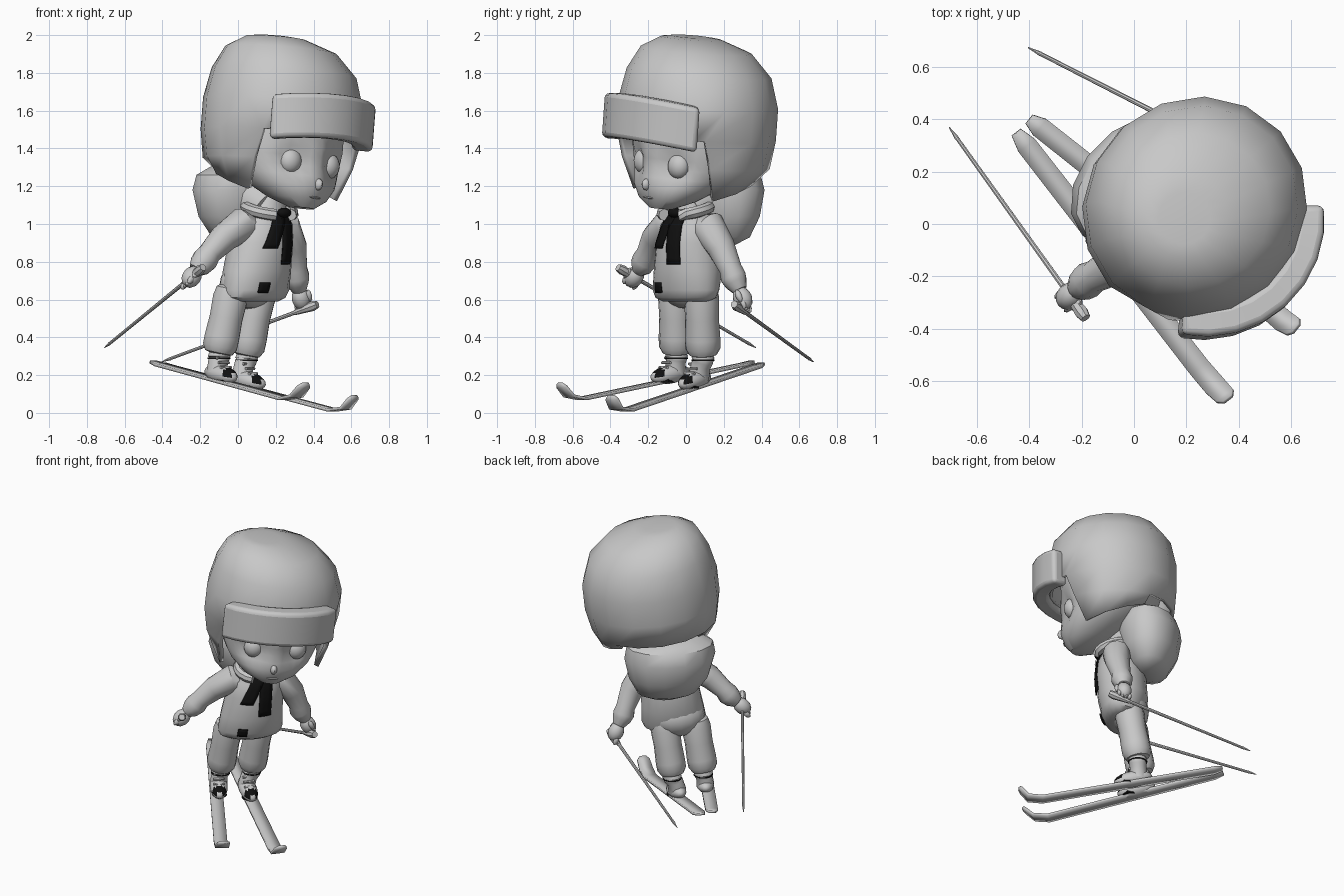
import bpy, bmesh, math
from mathutils import Matrix, Vector as V

cube = bpy.data.objects.get("Cube")
if cube:
    bpy.data.objects.remove(cube, do_unlink=True)


def material(name, rgb):
    m = bpy.data.materials.new(name)
    m.use_nodes = True
    m.diffuse_color = (*rgb, 1)
    m.node_tree.nodes["Principled BSDF"].inputs["Base Color"].default_value = (*rgb, 1)
    return m


GREY = material("plain grey", (0.58, 0.58, 0.58))
BLACK = material("black", (0.005, 0.005, 0.005))
UP = V((0, 0, 1))
SIDE = V((1, 1, 0)).normalized()      # the body's own left
FRONT = V((1, -1, 0)).normalized()    # where the body faces
parts = []


def finish(name, bm, mat=GREY, thick=0, offset=-1):
    bmesh.ops.recalc_face_normals(bm, faces=bm.faces[:])
    me = bpy.data.meshes.new(name)
    bm.to_mesh(me)
    bm.free()
    me.materials.append(mat)
    ob = bpy.data.objects.new(name, me)
    bpy.context.collection.objects.link(ob)
    if thick:
        mod = ob.modifiers.new("thickness", "SOLIDIFY")
        mod.thickness, mod.offset = thick, offset
    parts.append(ob)
    return ob


def skin(sections, caps=True):
    """Join closed point loops into one surface."""
    bm = bmesh.new()
    loops = [[bm.verts.new(p) for p in s] for s in sections]
    for a, b in zip(loops, loops[1:]):
        for i in range(len(a)):
            bm.faces.new((a[i], a[i - 1], b[i - 1], b[i]))
    if caps:
        bm.faces.new(loops[0])
        bm.faces.new(loops[-1])
    return bm


def loft(rings, n, caps=True):
    """Skin elliptical rings given as (centre, half-axis, half-axis)."""
    angles = [2 * math.pi * i / n for i in range(n)]
    return skin([[c + u * math.cos(a) + v * math.sin(a) for a in angles] for c, u, v in rings], caps)


def body(name, table, n):
    """Upright form: height, centre x, centre y, half width, half depth."""
    finish(name, loft([(V((x, y, z)), SIDE * s, FRONT * f) for z, x, y, s, f in table], n))


def tube(name, points, radii, mat=GREY, n=12):
    pts = [V(p) for p in points]
    rings = []
    for i, p in enumerate(pts):
        t = (pts[min(i + 1, len(pts) - 1)] - pts[max(i - 1, 0)]).normalized()
        u = t.cross(V((0.3, 1, 0.1))).normalized()
        rings.append((p, u * radii[i], t.cross(u) * radii[i]))
    return finish(name, loft(rings, n), mat)


def ellipsoid(name, matrix, size, seg=16, mat=GREY):
    bm = bmesh.new()
    bmesh.ops.create_uvsphere(bm, u_segments=seg, v_segments=seg * 5 // 8, radius=1,
                              matrix=matrix @ Matrix.Diagonal((*size, 1)))
    return finish(name, bm, mat)


def frame(pos, direction):
    x = V(direction).normalized()
    y = UP.cross(x).normalized()
    return Matrix.Translation(V(pos)) @ Matrix((x, y, x.cross(y))).transposed().to_4x4()


def grid(name, rows, mat, thick, offset=0):
    bm = bmesh.new()
    vs = [[bm.verts.new(p) for p in r] for r in rows]
    for a, b in zip(vs, vs[1:]):
        for i in range(len(a) - 1):
            bm.faces.new((a[i], a[i + 1], b[i + 1], b[i]))
    return finish(name, bm, mat, thick, offset)


# Jacket with neck, trouser seat and hood
TORSO = [(0.59, .09, .0, .15, .09), (0.61, .09, .0, .195, .12), (0.65, .095, .0, .21, .135),
         (0.75, .10, .01, .2, .16), (0.9, .12, .015, .185, .16), (1.0, .135, .02, .165, .14),
         (1.06, .15, .02, .11, .10), (1.15, .19, -.01, .07, .07)]
body("jacket", TORSO, 20)
ellipsoid("trouser_seat", frame((.055, .012, .68), FRONT), (.13, .175, .13))
body("hood", [(.89, .03, .18, .1, .06), (.93, .02, .18, .19, .12), (1.04, .012, .17, .26, .18),
              (1.18, .01, .165, .295, .205), (1.26, .015, .16, .28, .185), (1.31, .03, .15, .2, .12)], 14)
tube("hood_neck", [(.165, -.005, 1.07), (.1, .06, 1.12), (.03, .14, 1.17)], [.11, .15, .18], n=14)


def chest(u, z):
    """Point just above the jacket front at side offset u."""
    for a, b in zip(TORSO, TORSO[1:]):
        if a[0] <= z <= b[0]:
            t = (z - a[0]) / (b[0] - a[0])
            _, x, y, s, f = [p + (q - p) * t for p, q in zip(a, b)]
            depth = f * math.sqrt(max(0, 1 - (u / s) ** 2)) + 0.008
            return V((x, y, z)) + SIDE * u + FRONT * depth


def strip(name, start, end, width, rows=8):
    out = []
    for i in range(rows + 1):
        t = i / rows
        u, z = [p + (q - p) * t for p, q in zip(start, end)]
        out.append([chest(u + width * k / 3 - width / 2, z) for k in range(4)])
    grid(name, out, BLACK, 0.009)


strip("scarf_tail_right", (-.01, 1.06), (-.075, .87), .08)
strip("scarf_tail_left", (.03, 1.06), (.05, .785), .08)
strip("belt_buckle", (-.075, .69), (-.075, .637), .06, 3)

# Open collar with the scarf knot in its gap
collar = []
for i in range(19):
    a = math.radians(115 + 310 * i / 18)
    c = V((.165, .0, 1.075)) + SIDE * math.cos(a) * .135 + FRONT * math.sin(a) * .115
    c.z -= math.sin(a) * .03
    collar.append(c)
tube("collar", collar, [.032] * 19, n=8)
ellipsoid("scarf_knot", frame((.245, -.06, 1.06), FRONT), (.028, .045, .026), 12, BLACK)

# Legs, boots and skis
LEGS = {
    "right": [(-.10, -.05, .33), (-.025, -.055, .68), (-.09, -.085),
              [(-.45, .35, .27), (-.41, .30, .255), (.25, -.55, .075), (.31, -.62, .09), (.36, -.67, .155)]],
    "left": [(.045, .09, .32), (.12, .08, .68), (.045, .045),
             [(-.40, .40, .26), (-.36, .37, .245), (.5, -.31, .015), (.57, -.37, .025), (.62, -.40, .09)]],
}
for side, (hem, hip, foot, path) in LEGS.items():
    hem, hip = V(hem), V(hip)
    steps = [(-.05, .05), (-.03, .075), (.06, .093), (.2, .094), (.5, .089), (.8, .094), (.93, .085), (1, .05)]
    tube("trouser_leg_" + side, [hem.lerp(hip, t) for t, _ in steps], [r for _, r in steps], n=14)
    path = [V(p) for p in path]
    way = path[2] - path[1]
    ahead = way.normalized()
    across = UP.cross(way).normalized()
    path.insert(4, path[3].lerp(path[4], .75))
    widths = (.022, .04, .043, .044, .04, .02)
    grid("ski_" + side, [[p - across * w, p + across * w] for p, w in zip(path, widths)], GREY, .016)
    t = (foot[0] - path[1].x) / way.x
    ground = V((*foot, path[1].lerp(path[2], t).z))
    sole = ground + UP * .037
    boot = ellipsoid("boot_" + side, frame(sole, way), (.125, .057, .05), 20)
    boot.data.materials.append(BLACK)
    inverse = frame(sole, way).inverted()
    for p in boot.data.polygons:     # black toe strap
        c = inverse @ p.center
        if .06 < c.x < .11 and c.z > -.005:
            p.material_index = 1
    heel = sole - ahead * .035
    tube("boot_shaft_" + side, [heel, heel.lerp(hem, .5), hem - UP * .045, hem - UP * .03, hem],
         [.057, .054, .055, .062, .05])
    tube("boot_band_" + side, [hem - UP * .045, hem - UP * .038], [.062, .062], BLACK)
    for k in range(3):               # laces across the instep
        mid = sole + ahead * (.045 - .02 * k) + UP * (.043 + .022 * k)
        tube(f"boot_lace_{side}_{k + 1}", [mid - across * .035, mid + across * .035], [.008, .008], n=6)
    pad = ground + ahead * .04
    tube("binding_" + side, [pad, pad + UP * .025], [.052, .045], BLACK, 8)

# Arms, hands and ski poles
ARMS = {
    "right": [[(.08, -.03, .985), (.02, -.09, .995), (-.075, -.16, .925), (-.15, -.2, .845), (-.175, -.215, .81),
               (-.20, -.235, .78), (-.225, -.25, .755)], (-.245, -.275, .72), (-.185, -.36, .77), (-.707, .37, .345)],
    "left": [[(.19, .07, .985), (.245, .12, .985), (.29, .187, .875), (.305, .235, .765), (.31, .25, .72),
              (.315, .265, .69), (.325, .285, .65)], (.335, .3, .605), (.42, .255, .575), (-.405, .675, .27)],
}
for side, (path, hand, grip, tip) in ARMS.items():
    tube("sleeve_" + side, path, [.07, .09, .077, .062, .07, .062, .04])
    hand, grip, tip = V(hand), V(grip), V(tip)
    along = (tip - grip).normalized()
    reach = (hand - V(path[-2])).normalized()
    ellipsoid("hand_" + side, frame(hand, reach), (.066, .05, .05), 12)
    for k in range(4):
        ellipsoid(f"finger_{side}_{k + 1}",
                  frame(hand + reach * .038 + along * (k - 1.5) * .023, reach), (.034, .014, .018), 8)
    ellipsoid("thumb_" + side, frame(hand - along * .048, reach), (.037, .017, .017), 8)
    tube("pole_grip_" + side, [grip, grip + along * .03, grip + along * .14], [.02, .027, .014], n=8)
    tube("pole_" + side, [grip + along * .1, tip - along * .06, tip - along * .055, tip],
         [.011, .008, .009, .002], n=8)

# Head
HEAD = (Matrix.Translation((.228, .055, 1.5)) @ Matrix.Rotation(math.radians(42), 4, "Z")
        @ Matrix.Rotation(math.radians(6), 4, "Y"))


def placed(bm):
    bm.transform(HEAD)
    return bm


def level_rings(table):
    return [(V((x, y, z)), V((rx, 0, 0)), V((0, ry, 0))) for z, x, y, rx, ry in table]


# Face with eye sockets pressed in
FACE = [(-.418, 0, -.21, .07, .06), (-.37, 0, -.17, .17, .14), (-.3, 0, -.115, .25, .22),
        (-.25, 0, -.08, .282, .256), (-.2, 0, -.05, .305, .285), (-.15, 0, -.033, .32, .305),
        (-.1, 0, -.02, .33, .32), (-.03, 0, -.005, .337, .325), (.05, 0, 0, .34, .33), (.25, 0, 0, .26, .26)]
face = loft(level_rings(FACE), 36)
for v in face.verts:
    if v.co.y < 0:
        d = ((abs(v.co.x) - .14) / .09) ** 2 + ((v.co.z + .18) / .1) ** 2
        v.co.y += .06 * math.exp(-d)
finish("face", placed(face))
for side, s in (("right", -1), ("left", 1)):
    pose = HEAD @ Matrix.Translation((s * .138 + .008, -.238, -.18)) @ Matrix.Rotation(s * .2, 4, "Z")
    ellipsoid("eye_" + side, pose, (.063, .055, .068))
ellipsoid("nose", HEAD @ Matrix.Translation((0, -.327, -.292)), (.022, .03, .032), 10)
ellipsoid("mouth", HEAD @ Matrix.Translation((0, -.31, -.362)), (.04, .01, .006), 10)

# Cap with ear flaps: the front and the nape are cut away
CAP = [(.485, -.1, 0, .1, .1), (.478, -.09, 0, .16, .16), (.42, -.045, 0, .3, .29), (.3, -.01, 0, .39, .38),
       (.14, 0, 0, .435, .415), (-.03, 0, 0, .435, .415), (-.18, 0, 0, .405, .4), (-.33, 0, 0, .345, .34)]
cap = loft(level_rings(CAP), 16, False)
bmesh.ops.holes_fill(cap, edges=[e for e in cap.edges if min(v.co.z for v in e.verts) > .48])


def azimuth(p):
    return math.degrees(math.atan2(p.x, -p.y))


cut = []
for f in cap.faces:
    c = f.calc_center_median()
    a = abs(azimuth(c))
    if (c.z < -.04 and a < 65) or (c.z < -.2 and a > 140):
        cut.append(f)
bmesh.ops.delete(cap, geom=cut, context="FACES")
for v in cap.verts:
    a = azimuth(v.co)
    if v.co.z < -.3:                  # hem rises towards the nape
        v.co.z = -.35 + .0018 * (abs(a) - 67)
    elif v.co.z < -.02 and 60 < abs(a) < 72:   # front edge leans forward at the brow
        turn = 14 if v.co.z > -.1 else 7
        v.co.rotate(Matrix.Rotation(math.radians(-math.copysign(turn, a)), 3, "Z"))
finish("cap", placed(cap), GREY, .03)

# Turned-up brim: a curved pad hugging the cap, higher in the middle
sections = []
for i in range(9):
    a = math.radians(-49 + 12.25 * i)
    out = V((math.sin(a), -math.cos(a), 0))
    bulge = math.cos(a * 1.4)
    c = out * (.425 + .03 * bulge) + UP * (.015 + .05 * bulge)
    sections.append([c + out * p * .055 + UP * q * .118 for p, q in ((-1, -1), (1, -1), (1, 1), (-1, 1))])
pad = finish("cap_brim", placed(skin(sections)))
bevel = pad.modifiers.new("soft edges", "BEVEL")
bevel.width, bevel.segments = .025, 3

# Smooth shading with sharp creases kept
bpy.ops.object.select_all(action="DESELECT")
for ob in parts:
    ob.select_set(True)
bpy.context.view_layer.objects.active = parts[0]
bpy.ops.object.shade_smooth_by_angle(angle=math.radians(40))
